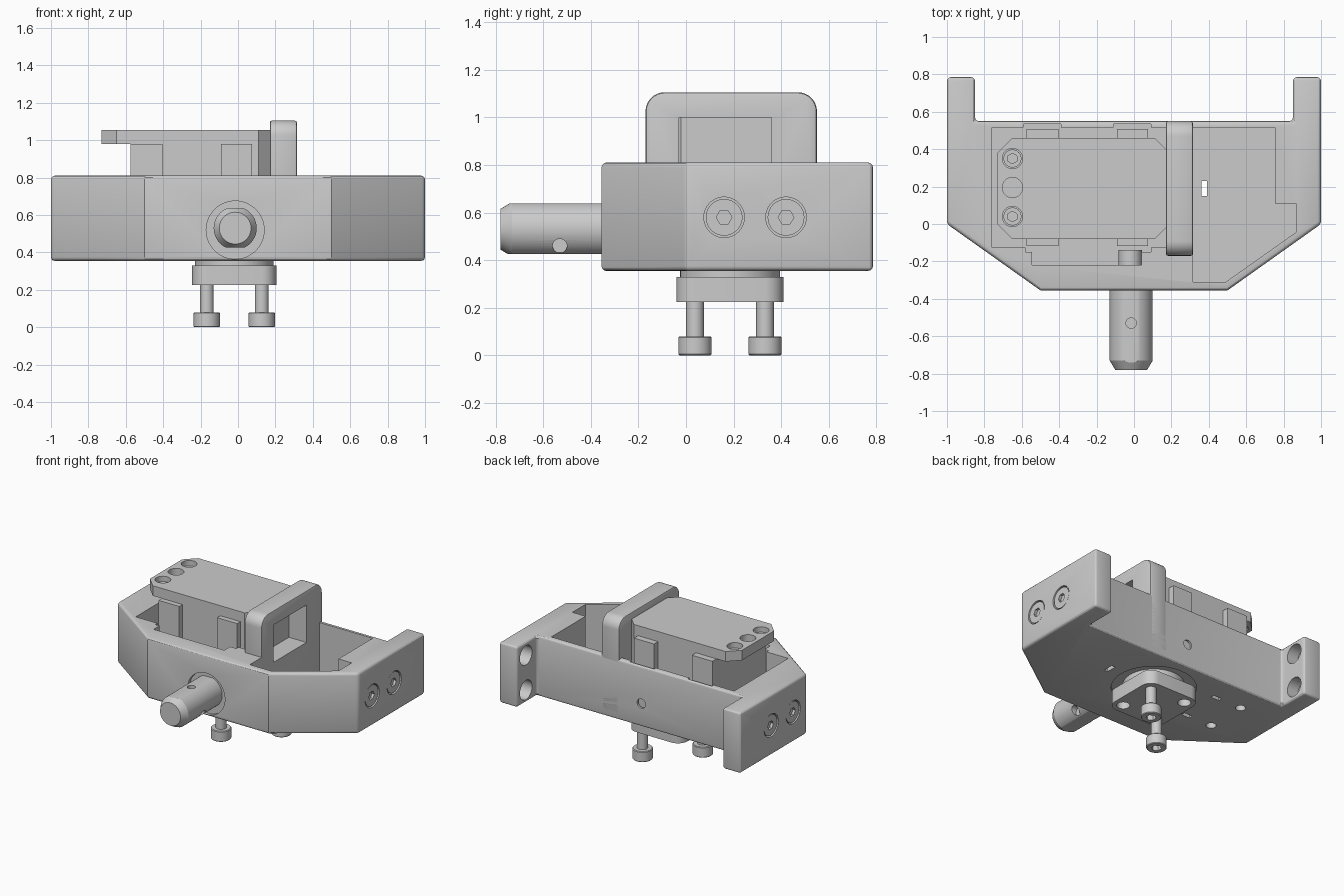
import bpy, bmesh, math
from mathutils import Matrix

if "Cube" in bpy.data.objects:
    bpy.data.objects.remove(bpy.data.objects["Cube"])

def finish(name, bm, bevel=0, segs=3, angle=40):
    bmesh.ops.recalc_face_normals(bm, faces=bm.faces)
    me = bpy.data.meshes.new(name)
    bm.to_mesh(me)
    bm.free()
    ob = bpy.data.objects.new(name, me)
    bpy.context.collection.objects.link(ob)
    if bevel:
        m = ob.modifiers.new("bevel", 'BEVEL')
        m.width, m.segments, m.limit_method = bevel, segs, 'ANGLE'
        m.angle_limit = math.radians(angle)
        apply_mods(ob)
    return ob

def apply_mods(ob):
    bpy.context.view_layer.update()
    dg = bpy.context.evaluated_depsgraph_get()
    me = bpy.data.meshes.new_from_object(ob.evaluated_get(dg))
    ob.modifiers.clear()
    ob.data = me

def prism(name, pts, z0, z1, **kw):
    bm = bmesh.new()
    f = bm.faces.new([bm.verts.new((x, y, z0)) for x, y in pts])
    r = bmesh.ops.extrude_face_region(bm, geom=[f])
    bmesh.ops.translate(bm, vec=(0, 0, z1 - z0),
                        verts=[v for v in r['geom'] if isinstance(v, bmesh.types.BMVert)])
    return finish(name, bm, **kw)

def box(name, x, y, z, **kw):
    return prism(name, [(x[0], y[0]), (x[1], y[0]), (x[1], y[1]), (x[0], y[1])], z[0], z[1], **kw)

def cyl(name, c, r, d, axis='z', n=48, r2=None, **kw):
    bm = bmesh.new()
    rot = {'z': Matrix(), 'x': Matrix.Rotation(math.pi / 2, 4, 'Y'),
           'y': Matrix.Rotation(math.pi / 2, 4, 'X')}[axis]
    bmesh.ops.create_cone(bm, cap_ends=True, segments=n, radius1=r,
                          radius2=r if r2 is None else r2, depth=d,
                          matrix=Matrix.Translation(c) @ rot)
    return finish(name, bm, **kw)

def rounded(cx, cy, hx, hy, r, n=8):
    return [(cx + sx * (hx - r) + r * math.cos(a), cy + sy * (hy - r) + r * math.sin(a))
            for q, (sx, sy) in enumerate([(1, 1), (-1, 1), (-1, -1), (1, -1)])
            for a in [(q + i / n) * math.pi / 2 for i in range(n + 1)]]

def cut(ob, *cutters):
    for c in cutters:
        c.hide_render = True
        m = ob.modifiers.new("cut", 'BOOLEAN')
        m.operation, m.solver, m.object = 'DIFFERENCE', 'EXACT', c
    apply_mods(ob)
    for c in cutters:
        bpy.data.objects.remove(c)

CX, SZ = -0.015, 0.53

# Tray housing with two rear arms
half = [(0.5, -0.355), (1, 0), (1, 0.785), (0.85, 0.785), (0.85, 0.55)]
housing = prism("housing", half + [(-x, y) for x, y in reversed(half)], 0.355, 0.81, bevel=0.02)
cavity = [(-0.76, -0.125), (-0.58, -0.125), (-0.58, -0.15), (-0.545, -0.15), (-0.545, -0.22),
          (0.04, -0.22), (0.04, -0.15), (0.09, -0.15), (0.09, -0.125), (0.315, -0.125),
          (0.315, -0.31), (0.49, -0.31), (0.865, -0.045), (0.865, 0.11), (0.755, 0.11),
          (0.755, 0.515), (0.09, 0.515), (0.09, 0.535), (-0.11, 0.535), (-0.11, 0.515),
          (-0.39, 0.515), (-0.39, 0.535), (-0.59, 0.535), (-0.59, 0.515), (-0.76, 0.515)]
cuts = [prism("cavity_cutter", cavity, 0.405, 0.95),
        cyl("shaft_recess", (CX, -0.355, 0.52), 0.155, 0.05, 'y'),
        cyl("rear_hole", (CX, 0.54, SZ), 0.035, 0.2, 'y', 24),
        cyl("flange_recess", (-0.02, 0.185, 0.355), 0.29, 0.05)]
for s in (-1, 1):
    for y in (0.16, 0.42):
        cuts.append(cyl("screw_recess", (s, y, 0.58), 0.085, 0.06, 'x'))
    for z in (0.45, 0.71):
        cuts.append(cyl("arm_hole", (s * 0.86, 0.68, z), 0.072, 0.16, 'x', 32))
for y in (0.04, 0.35):
    cuts.append(cyl("floor_hole", (-0.65, y, 0.38), 0.035, 0.2, n=24))
    cuts.append(box("floor_slot", (-0.47, -0.40), (y - 0.015, y + 0.015), (0.3, 0.5)))
cuts.append(box("floor_slot", (0.36, 0.39), (0.15, 0.23), (0.3, 0.5)))
cut(housing, *cuts)

# Side screws, flush in their recesses
for s in (-1, 1):
    for y in (0.16, 0.42):
        h = cyl("side_screw", (s * 0.98, y, 0.58), 0.077, 0.03, 'x')
        cut(h, cyl("socket", (s, y, 0.58), 0.033, 0.05, 'x', 6))

# Motor case, overhanging lid and side pads
c = 0.06
motor = prism("motor_case", [(-0.575, -0.08), (0.17 - c, -0.08), (0.17, -0.08 + c), (0.17, 0.46 - c),
                             (0.17 - c, 0.46), (-0.575, 0.46)], 0.39, 0.985)
lid = prism("motor_lid", [(-0.73, 0.0), (-0.65, -0.08), (0.17 - c, -0.08), (0.17, -0.08 + c),
                          (0.17, 0.46 - c), (0.17 - c, 0.46), (-0.65, 0.46), (-0.73, 0.38)],
            0.98, 1.055)
cut(lid, *[cyl("lid_hole", (-0.65, y, 1.03), 0.054, 0.2, n=32) for y in (0.04, 0.195, 0.35)])
for y in (0.04, 0.35):
    cut_ring = cyl("lid_screw", (-0.65, y, 1.0), 0.048, 0.035, n=32)
    cut(cut_ring, cyl("socket", (-0.65, y, 1.02), 0.028, 0.03, n=6))
for x in ((-0.575, -0.405), (-0.09, 0.075)):
    box("side_pad", x, (-0.118, -0.07), (0.41, 0.98))
    box("side_pad", x, (0.45, 0.508), (0.41, 0.98))

# Retaining frame: rounded arch with a window
bm = bmesh.new()
top = [p for p in rounded(0.19, 0.75, 0.36, 0.355, 0.08) if p[1] > 0.9]
prof = [(0.55, 0.40), *top, (-0.17, 0.40)]
f = bm.faces.new([bm.verts.new((0.17, y, z)) for y, z in prof])
r = bmesh.ops.extrude_face_region(bm, geom=[f])
bmesh.ops.translate(bm, vec=(0.145, 0, 0),
                    verts=[v for v in r['geom'] if isinstance(v, bmesh.types.BMVert)])
frame = finish("retaining_frame", bm, bevel=0.012, segs=2)
cut(frame, box("window", (0.1, 0.4), (-0.03, 0.36), (0.72, 1.0)))

# Front shaft with chamfered end, flats and cross holes
shaft = cyl("front_shaft", (CX, -0.53, SZ), 0.115, 0.40, 'y')
tip = cyl("shaft_tip", (CX, -0.755, SZ), 0.115, 0.05, 'y', r2=0.085)
cross = (CX, -0.53, SZ + 0.11)
cut(shaft, box("flat", (-0.3, 0.3), (-0.9, 0), (0.638, 0.8)),
    box("flat", (-0.3, 0.3), (-0.9, 0), (0.3, 0.426)),
    cyl("pin_hole", cross, 0.028, 0.12, n=24),
    *[cyl("pin_hole", (CX + s * 0.11, -0.53, SZ - 0.07), 0.03, 0.1, 'x', 24) for s in (-1, 1)])
cut(tip, box("flat", (-0.3, 0.3), (-0.9, 0), (0.638, 0.8)),
    box("flat", (-0.3, 0.3), (-0.9, 0), (0.3, 0.426)))
cyl("shaft_bolt", (CX - 0.005, -0.185, SZ), 0.062, 0.09, 'y', 32)

# Output flange underneath, with two long bolts and two open holes
cyl("output_disc", (-0.02, 0.185, 0.36), 0.21, 0.08)
flange = prism("flange", rounded(-0.02, 0.185, 0.225, 0.225, 0.08), 0.225, 0.33)
cut(flange, *[cyl("open_hole", (x, y, 0.27), 0.045, 0.3, n=32)
              for x, y in ((-0.167, 0.332), (0.127, 0.038))])
for x, y in ((-0.167, 0.038), (0.127, 0.332)):
    cyl("bolt_shank", (x, y, 0.18), 0.037, 0.24, n=32)
    head = cyl("bolt_head", (x, y, 0.04), 0.07, 0.08, bevel=0.005, segs=1, angle=60)
    cut(head, cyl("socket", (x, y, 0.01), 0.036, 0.08, n=6))

# Smooth curved sides, keep hard edges
bpy.ops.object.select_all(action='DESELECT')
for ob in bpy.context.scene.objects:
    ob.select_set(True)
bpy.context.view_layer.objects.active = housing
bpy.ops.object.shade_smooth_by_angle(angle=math.radians(25))
